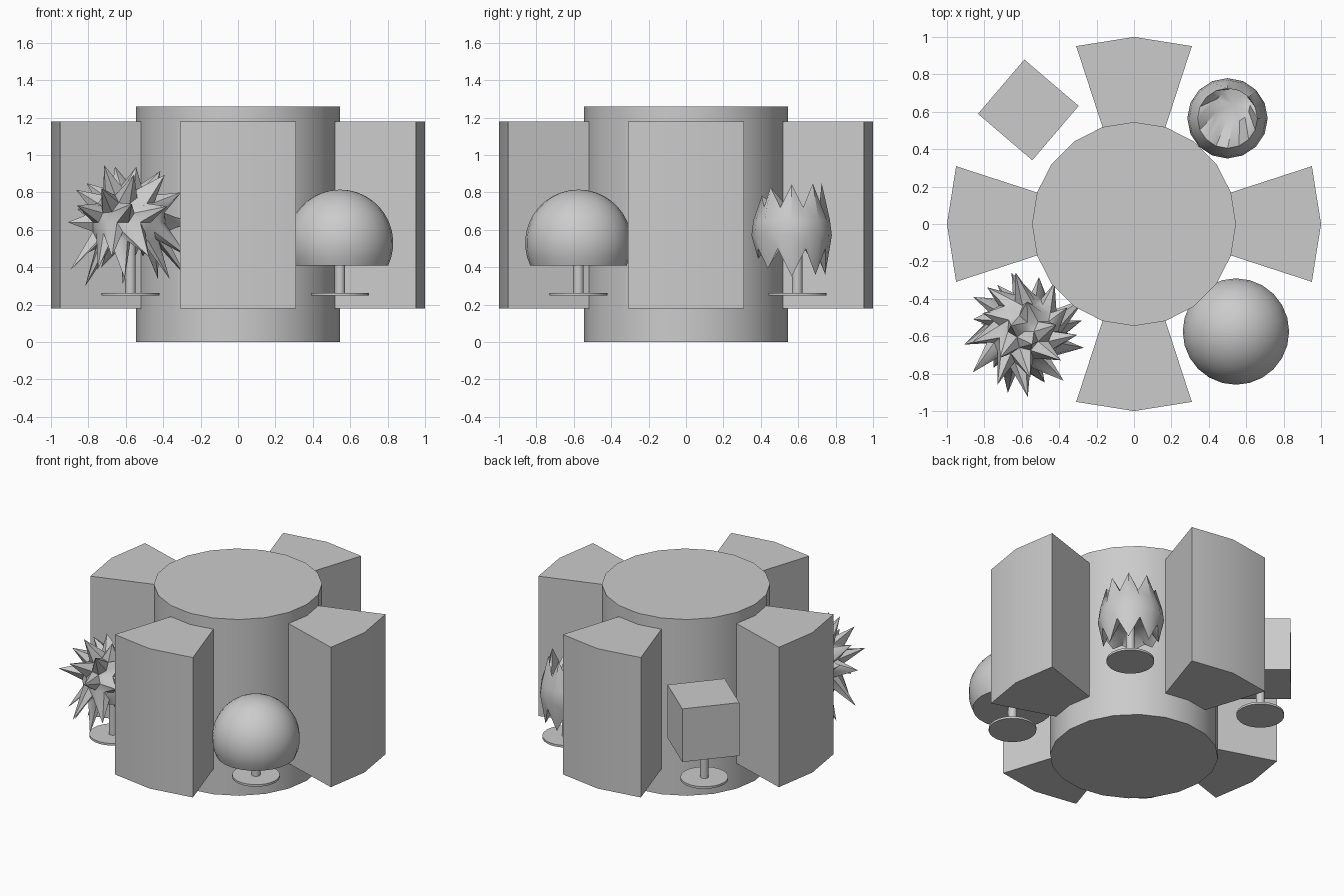
import bpy, bmesh, math, random
from mathutils import Vector

random.seed(4)
if "Cube" in bpy.data.objects:
    bpy.data.objects.remove(bpy.data.objects["Cube"], do_unlink=True)

grey = bpy.data.materials.new("plain grey")
grey.use_nodes = True
grey.diffuse_color = (0.6, 0.6, 0.6, 1)
grey.node_tree.nodes["Principled BSDF"].inputs["Base Color"].default_value = (0.6, 0.6, 0.6, 1)


def finish(name, bm, location=(0, 0, 0), angle=30):
    """Turn a bmesh into a named, shaded object."""
    bmesh.ops.recalc_face_normals(bm, faces=bm.faces)
    mesh = bpy.data.meshes.new(name)
    bm.to_mesh(mesh)
    bm.free()
    obj = bpy.data.objects.new(name, mesh)
    obj.location = location
    mesh.materials.append(grey)
    bpy.context.collection.objects.link(obj)
    bpy.ops.object.select_all(action='DESELECT')
    obj.select_set(True)
    bpy.context.view_layer.objects.active = obj
    bpy.ops.object.shade_smooth_by_angle(angle=math.radians(angle))
    return obj


def lathe(profile, segments, tweak=None):
    """Spin (radius, z) points; tweak(ring, segment, point) may move each one."""
    bm = bmesh.new()
    rings = []
    for i, (r, z) in enumerate(profile):
        ring = []
        for s in range(segments if r > 0 else 1):
            a = math.tau * s / segments
            p = Vector((r * math.cos(a), r * math.sin(a), z))
            ring.append(bm.verts.new(tweak(i, s, p) if tweak else p))
        rings.append(ring)
    for low, high in zip(rings, rings[1:]):
        for s in range(segments):
            corners = []
            for ring, k in ((low, s), (low, s + 1), (high, s + 1), (high, s)):
                v = ring[k % len(ring)]
                if v not in corners:
                    corners.append(v)
            bm.faces.new(corners)
    return bm


def prism(outline, bottom, top):
    """Extrude a flat outline upward."""
    bm = bmesh.new()
    face = bm.faces.new([bm.verts.new((x, y, bottom)) for x, y in outline])
    up = bmesh.ops.extrude_face_region(bm, geom=[face])["geom"]
    for v in up:
        if isinstance(v, bmesh.types.BMVert):
            v.co.z = top
    return bm


def polar(r, degrees):
    a = math.radians(degrees)
    return r * math.cos(a), r * math.sin(a)


# Central drum
finish("central_drum", prism([polar(0.545, 18 * i) for i in range(20)], 0, 1.26))

# Four wedge blocks around the drum
for name, turn in (("left", 0), ("back", 90), ("right", 180), ("front", 270)):
    outline = [polar(1, turn + a) for a in (-18, 0, 18)]
    outline += [polar(0.545, turn + a) for a in (18, 0, -18)]
    finish(name + "_wedge", prism(outline, 0.18, 1.18))

# Stands: a thin disc with a stem
stands = {
    "dome": (0.545, -0.575, 0.43),
    "spiky": (-0.575, -0.59, 0.56),
    "cube": (-0.565, 0.6, 0.5),
    "petal": (0.53, 0.595, 0.56),
}
for name, (x, y, top) in stands.items():
    profile = [(0, 0.248), (0.155, 0.248), (0.155, 0.263), (0.028, 0.263), (0.028, top), (0, top)]
    finish(name + "_stand", lathe(profile, 24), (x, y, 0))

# Dome crown: a sphere cut flat below
start = math.asin(-0.12 / 0.285)
steps = [start + (math.pi / 2 - start) * i / 12 for i in range(12)]
dome = [(0, 0.413)] + [(0.285 * math.cos(a), 0.53 + 0.285 * math.sin(a)) for a in steps]
finish("dome_crown", lathe(dome + [(0, 0.815)], 24), (0.545, -0.575, 0))

# Cube crown, turned on its stem
half = 0.27
finish("cube_crown", prism([polar(half, 4.5 + 90 * i) for i in range(4)], 0.48, 0.86),
       (-0.565, 0.61, 0))


# Petal crown: a cup with points rising on the outer side and a jagged hem
def petals(ring, seg, p):
    outer = max(0, 0.5 + 0.5 * (p.x + p.y) / (1.42 * max(p.xy.length, 0.01)))
    if seg % 2 == 0:
        if ring == 2:
            p.z += 0.04 + random.uniform(0.08, 0.15) * outer
        if ring == 5:
            p.z -= 0.04 + random.uniform(0.09, 0.14) * outer
            p.x *= 0.92
            p.y *= 0.92
    if ring < 2:
        p += Vector((0.03, 0.07, 0))
    return p


cup = [(0, 0.67), (0.09, 0.69), (0.16, 0.72), (0.205, 0.65), (0.215, 0.57),
       (0.195, 0.5), (0.12, 0.53), (0, 0.54)]
finish("petal_crown", lathe(cup, 16, petals), (0.5, 0.565, 0), 50)

# Spiky crown: a ball whose non-neighbouring points are pulled into spikes
bm = bmesh.new()
bmesh.ops.create_icosphere(bm, subdivisions=3, radius=0.2)
spikes = set()
order = list(bm.verts)
random.shuffle(order)
for v in order:
    near = {e.other_vert(v) for e in v.link_edges}
    if v.co.z > -0.15 and not near & spikes:
        spikes.add(v)
for v in bm.verts:
    out = v.co.normalized()
    if v in spikes:
        swirl = Vector((-out.y, out.x, 0)) * 0.07
        v.co = out * random.uniform(0.28, 0.37) + swirl
        if out.z < -0.1:
            v.co.z -= 0.1
    elif v.co.z < -0.1:
        v.co.z = -0.1
finish("spiky_crown", bm, (-0.585, -0.575, 0.64), 50)
